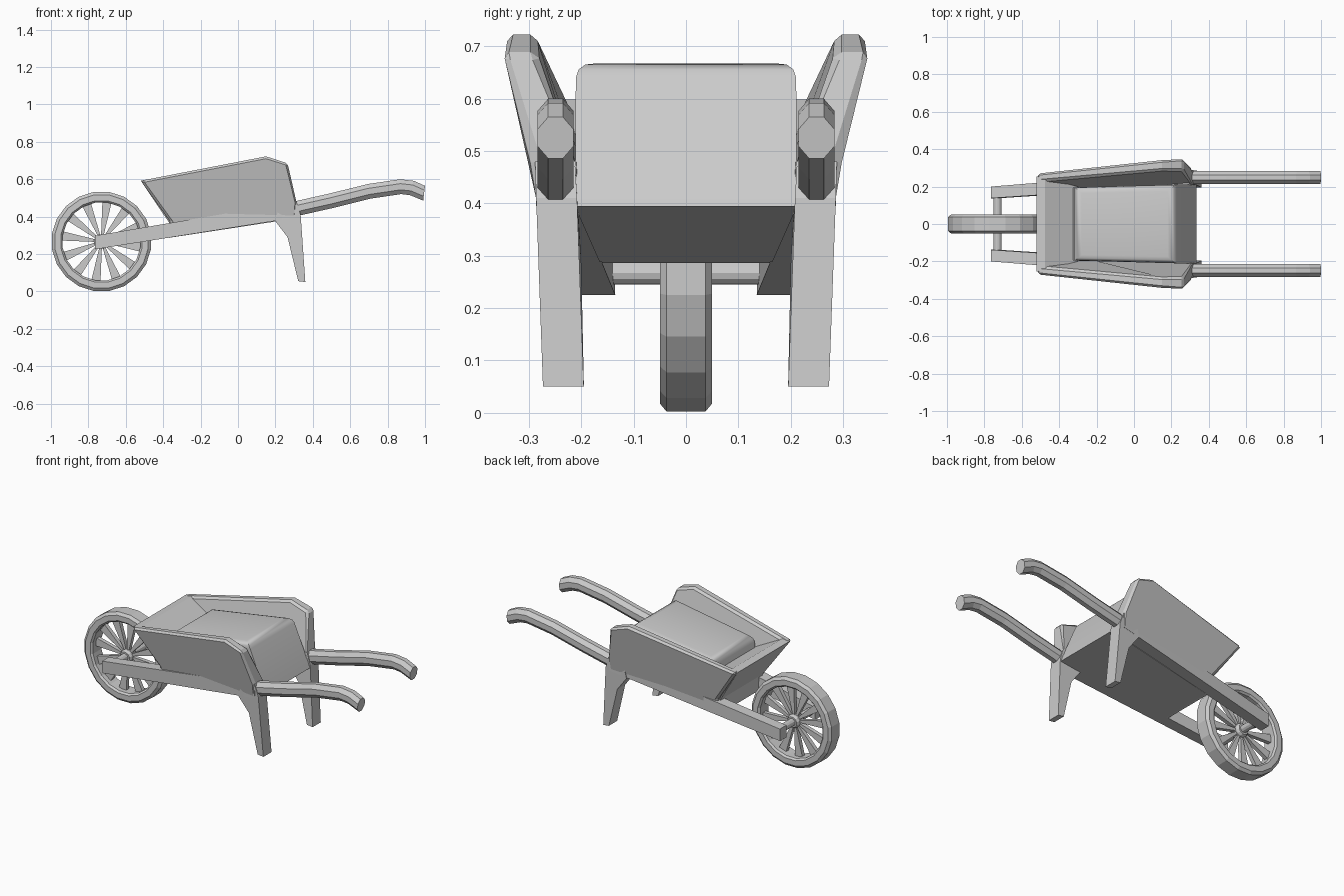
import bpy, bmesh, math
from mathutils import Vector, Matrix

if "Cube" in bpy.data.objects:
    bpy.data.objects.remove(bpy.data.objects["Cube"])


def finish(bm, name, mirror=False, bevel=0.0, segments=1):
    bmesh.ops.recalc_face_normals(bm, faces=bm.faces[:])
    me = bpy.data.meshes.new(name)
    bm.to_mesh(me)
    bm.free()
    ob = bpy.data.objects.new(name, me)
    bpy.context.collection.objects.link(ob)
    if bevel:
        m = ob.modifiers.new("Bevel", 'BEVEL')
        m.width, m.segments = bevel, segments
        m.limit_method = 'ANGLE'
        m.angle_limit = math.radians(35)
    if mirror:
        ob.modifiers.new("Mirror", 'MIRROR').use_axis = (False, True, False)
    return ob


def skin(bm, rings, closed=False):
    """Join equal rings of points with quads, capping the ends."""
    rows = [[bm.verts.new(p) for p in r] for r in rings]
    n = len(rows[0])
    pairs = list(zip(rows, rows[1:])) + ([(rows[-1], rows[0])] if closed else [])
    for a, b in pairs:
        for i in range(n):
            bm.faces.new((a[i], a[(i + 1) % n], b[(i + 1) % n], b[i]))
    if not closed:
        bm.faces.new(rows[0])
        bm.faces.new(rows[-1])


def slab(name, pts, **kw):
    """Side profile of (x, z, y_in, y_out) points, extruded across y."""
    bm = bmesh.new()
    skin(bm, [[(x, a, z) for x, z, a, b in pts], [(x, b, z) for x, z, a, b in pts]])
    return finish(bm, name, **kw)


# Sloping side panels of the tray
slab("side_panel", [
    (-.52, .592, .225, .272), (.15, .722, .285, .342), (.265, .685, .285, .351),
    (.312, .48, .20, .288), (.312, .395, .20, .286), (-.36, .29, .16, .222),
    (-.36, .37, .165, .226)], mirror=True, bevel=.012)

# Leaning front panel
slab("front_panel", [(x, z, -y, y) for x, z, y in [
    (-.52, .592, .255), (-.475, .598, .245), (-.30, .51, .20),
    (-.30, .30, .165), (-.37, .286, .16), (-.37, .37, .20)]])

# Rounded load filling the tray, its base is the underside
load = bmesh.new()
skin(load, [[(x, s * y, z) for x, z, y, s in ring] for ring in (
    [(-.36, .288, .165, -1), (.333, .394, .212, -1), (.333, .394, .212, 1), (-.36, .288, .165, 1)],
    [(-.315, .59, .20, -1), (.215, .672, .21, -1), (.215, .672, .21, 1), (-.315, .59, .20, 1)])])
top = [e for e in load.edges if all(v.co.z > .5 for v in e.verts)]
bmesh.ops.bevel(load, geom=top, offset=.035, segments=3, profile=.5, affect='EDGES')
load = finish(load, "tray_load")
bpy.context.view_layer.objects.active = load
load.select_set(True)
bpy.ops.object.shade_smooth_by_angle(angle=math.radians(40))

# Frame beams running forward to the axle
slab("frame_beam", [
    (-.765, .225, .135, .198), (-.765, .298, .138, .200),
    (.312, .48, .21, .288), (.312, .395, .205, .286)], mirror=True)

# Rear legs
slab("leg", [
    (.20, .375, .205, .280), (.265, .29, .200, .275), (.322, .055, .195, .273),
    (.36, .05, .195, .273), (.335, .41, .208, .286), (.312, .48, .212, .288),
    (.22, .46, .21, .283)], mirror=True)

# Eight-sided curved handles
path = [(.29, .438), (.50, .485), (.70, .535), (.87, .56), (.93, .553), (.995, .525)]
rings = []
for i, (x, z) in enumerate(path):
    (x0, z0), (x1, z1) = path[max(i - 1, 0)], path[min(i + 1, len(path) - 1)]
    t = Vector((x1 - x0, 0, z1 - z0)).normalized()
    if i == len(path) - 1:
        t = Vector((1, 0, -.12)).normalized()
    up = Vector((-t.z, 0, t.x))
    rings.append([Vector((x, .249, z))
                  + Vector((0, .037 * math.cos(a), 0)) + up * (.043 * math.sin(a))
                  for a in [math.radians(22.5 + 45 * k) for k in range(8)]])
bm = bmesh.new()
skin(bm, rings)
finish(bm, "handle", mirror=True)

# Wheel
CX, CZ, SIDES = -.73, .267, 20


def lathe(name, profile, sides):
    """Spin a closed (radius, y) profile about the axle."""
    bm = bmesh.new()
    skin(bm, [[(CX + r * math.cos(a), y, CZ + r * math.sin(a)) for r, y in profile]
              for a in [2 * math.pi * k / sides + math.pi / sides for k in range(sides)]],
         closed=True)
    return finish(bm, name)


lathe("wheel_rim", [(.21, -.04), (.22, -.05), (.252, -.05), (.268, -.037),
                    (.268, .037), (.252, .05), (.22, .05), (.21, .04)], SIDES)
lathe("wheel_hub", [(.015, -.035), (.032, -.035), (.04, -.02),
                    (.04, .02), (.032, .035), (.015, .035)], 12)

# Tapered spokes, widest at the rim
bm = bmesh.new()
for k in range(12):
    a = math.radians(30 * k - 8)
    d, s = Vector((math.cos(a), 0, math.sin(a))), Vector((-math.sin(a), 0, math.cos(a)))
    c = Vector((CX, 0, CZ))
    skin(bm, [[c + d * r + s * (w * u) + Vector((0, v * h, 0))
               for u, v in ((-1, -1), (1, -1), (1, 1), (-1, 1))]
              for r, w, h in ((.025, .006, .012), (.215, .025, .012))])
finish(bm, "wheel_spokes")

# Axle between the beams
bm = bmesh.new()
bmesh.ops.create_cone(bm, cap_ends=True, segments=12, radius1=.022, radius2=.022, depth=.30,
                      matrix=Matrix.Translation((CX, 0, CZ)) @ Matrix.Rotation(math.pi / 2, 4, 'X'))
finish(bm, "axle")
